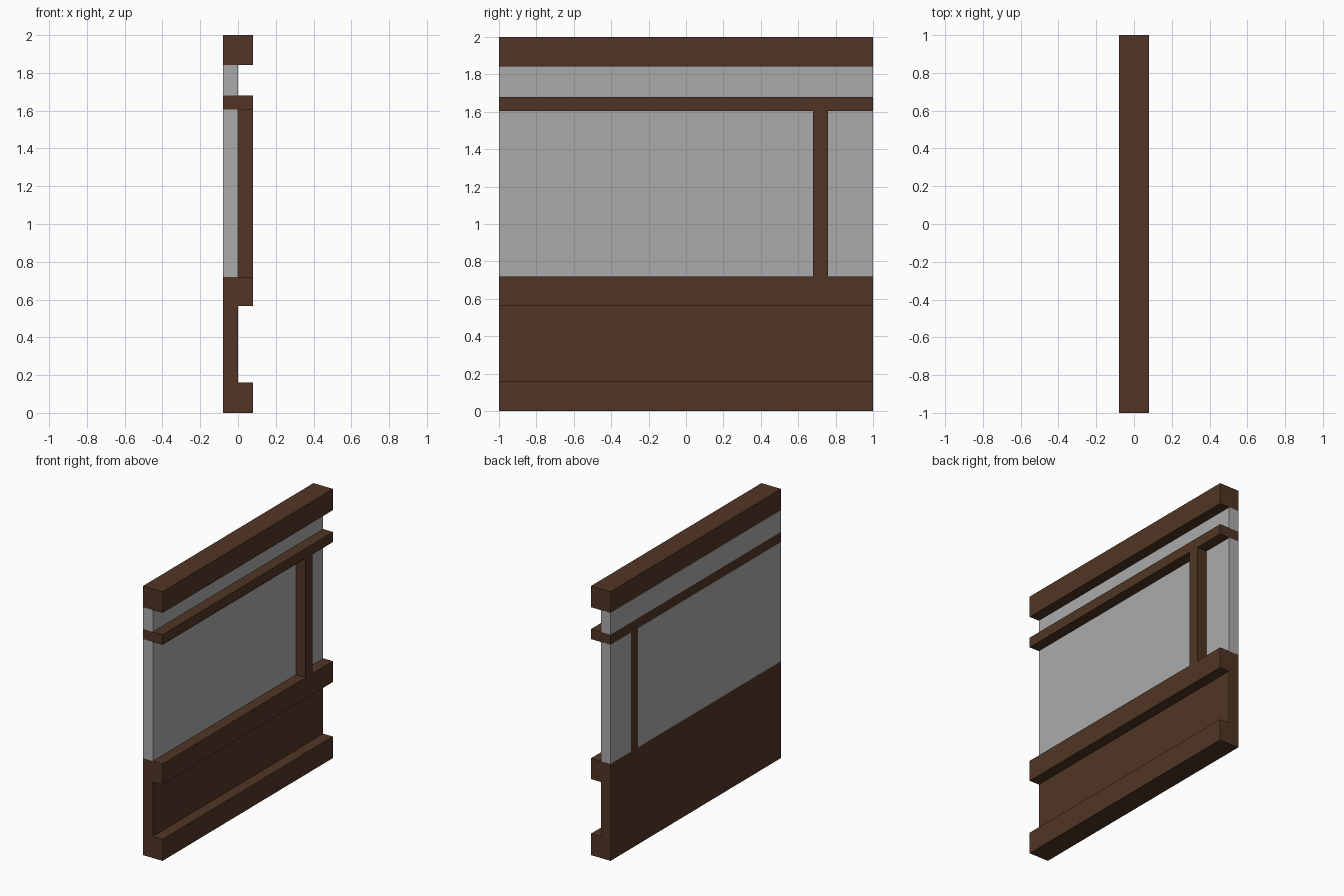
import bpy, bmesh

cube = bpy.data.objects.get("Cube")
if cube:
    bpy.data.objects.remove(cube, do_unlink=True)


def material(name, rgb):
    m = bpy.data.materials.new(name)
    m.use_nodes = True
    colour = (*rgb, 1.0)
    m.diffuse_color = colour
    m.node_tree.nodes["Principled BSDF"].inputs["Base Color"].default_value = colour
    return m


WOOD = material("dark brown wood", (0.082, 0.036, 0.018))
PANE = material("grey pane", (0.41, 0.41, 0.41))


def extrude_profile(name, profile, y0, y1, mat):
    """Extrude an (x, z) outline along y."""
    bm = bmesh.new()
    face = bm.faces.new([bm.verts.new((x, y0, z)) for x, z in profile])
    ext = bmesh.ops.extrude_face_region(bm, geom=[face])
    moved = [g for g in ext["geom"] if isinstance(g, bmesh.types.BMVert)]
    bmesh.ops.translate(bm, verts=moved, vec=(0, y1 - y0, 0))
    bmesh.ops.recalc_face_normals(bm, faces=bm.faces)
    mesh = bpy.data.meshes.new(name)
    bm.to_mesh(mesh)
    bm.free()
    mesh.materials.append(mat)
    obj = bpy.data.objects.new(name, mesh)
    bpy.context.collection.objects.link(obj)
    return obj


def box(name, x0, x1, y0, y1, z0, z1, mat):
    return extrude_profile(name, [(x0, z0), (x1, z0), (x1, z1), (x0, z1)], y0, y1, mat)


T = 0.08                      # half thickness of the wall
POST = (0.68, 0.76)           # post extent along the wall
SILL, LINTEL, LINTEL_TOP, CAP, TOP = 0.72, 1.605, 1.68, 1.842, 2.0

# Lower wall: skirting rail, recessed panel and sill in one section
extrude_profile("lower_wall", [
    (-T, 0), (T, 0), (T, 0.16), (0, 0.16),
    (0, 0.565), (T, 0.565), (T, SILL), (-T, SILL)], -1, 1, WOOD)

# Horizontal beams and the upright post
box("middle_rail", -T, T, -1, 1, LINTEL, LINTEL_TOP, WOOD)
box("top_beam", -T, T, -1, 1, CAP, TOP, WOOD)
box("post", -T, T, *POST, SILL, LINTEL, WOOD)

# Panes, flush with the back of the wall
box("wide_pane", -T, 0, -1, POST[0], SILL, LINTEL, PANE)
box("narrow_pane", -T, 0, POST[1], 1, SILL, LINTEL, PANE)
box("upper_pane", -T, 0, -1, 1, LINTEL_TOP, CAP, PANE)
